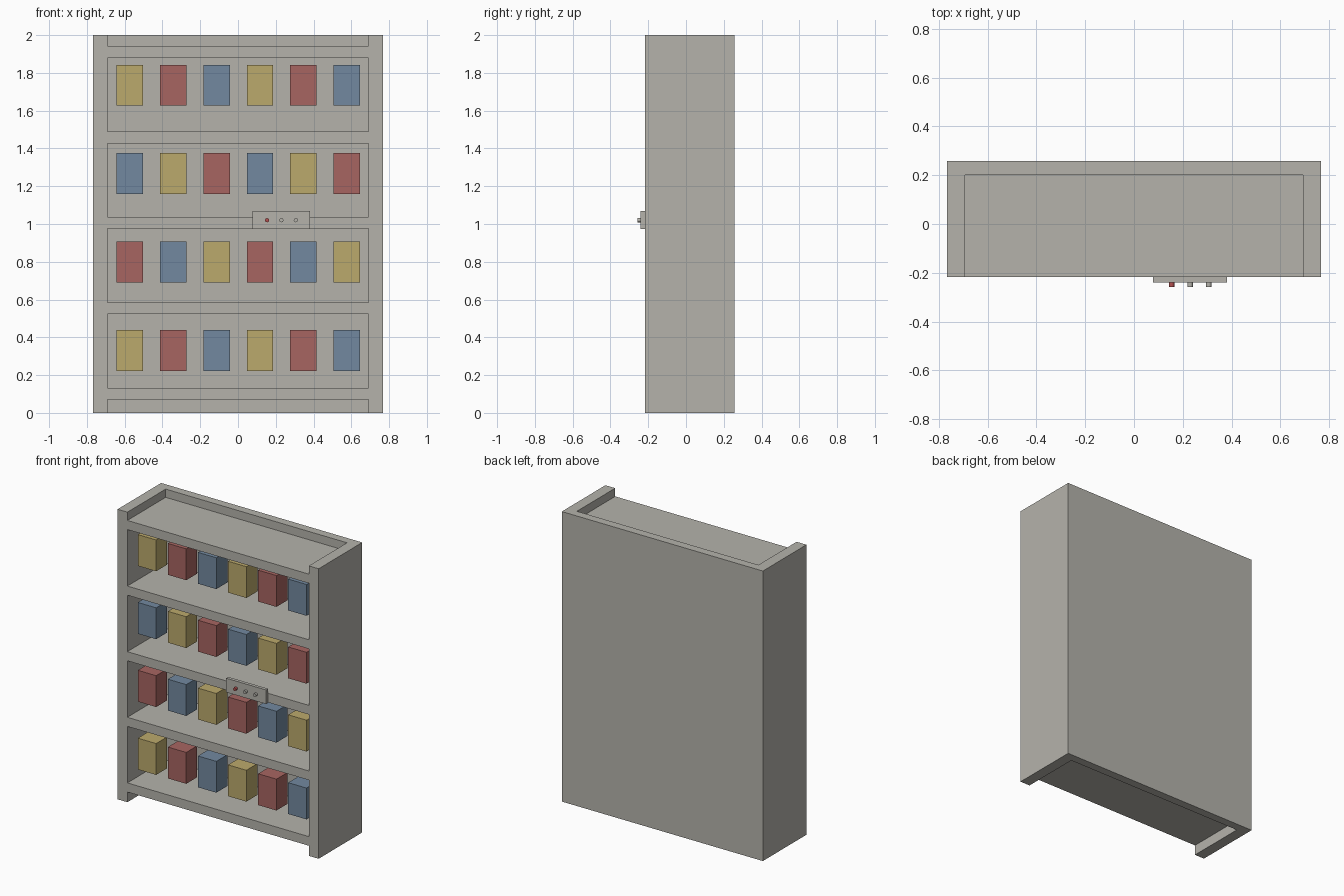
import bpy
import math

if "Cube" in bpy.data.objects:
    bpy.data.objects.remove(bpy.data.objects["Cube"], do_unlink=True)


def material(name, rgb):
    mat = bpy.data.materials.new(name)
    mat.use_nodes = True
    colour = (*rgb, 1.0)
    mat.diffuse_color = colour
    mat.node_tree.nodes["Principled BSDF"].inputs["Base Color"].default_value = colour
    return mat


GREY = material("warm grey", (0.46, 0.45, 0.41))
YELLOW = material("muted yellow", (0.50, 0.40, 0.15))
RED = material("muted red", (0.39, 0.13, 0.12))
BLUE = material("muted blue", (0.17, 0.25, 0.35))
BUTTON_RED = material("button red", (0.45, 0.08, 0.08))


def box(name, x, y, z, mat):
    """Box given by its (low, high) extent on each axis."""
    spans = (x, y, z)
    bpy.ops.mesh.primitive_cube_add(size=1, location=[(a + b) / 2 for a, b in spans])
    obj = bpy.context.object
    obj.name = name
    obj.scale = [b - a for a, b in spans]
    bpy.ops.object.transform_apply(location=False, rotation=False, scale=True)
    obj.data.materials.append(mat)
    return obj


def button(name, x, mat):
    bpy.ops.mesh.primitive_cylinder_add(vertices=16, radius=0.011, depth=0.02,
                                        location=(x, -0.248, 1.02),
                                        rotation=(math.pi / 2, 0, 0))
    obj = bpy.context.object
    obj.name = name
    obj.data.materials.append(mat)
    bpy.ops.object.shade_smooth_by_angle(angle=math.radians(40))


WIDTH, INNER = 0.767, 0.692
FRONT, BACK_FACE, BACK = -0.217, 0.20, 0.258

# Cabinet shell
box("back_panel", (-WIDTH, WIDTH), (BACK_FACE, BACK), (0, 2), GREY)
box("left_side_panel", (INNER, WIDTH), (FRONT, BACK_FACE), (0, 2), GREY)
box("right_side_panel", (-WIDTH, -INNER), (FRONT, BACK_FACE), (0, 2), GREY)

# Five evenly spaced shelves
for i in range(5):
    low = 0.07 + i * 0.4525
    box(f"shelf_{i + 1}", (-INNER, INNER), (FRONT, BACK_FACE), (low, low + 0.063), GREY)

# Four rows of goods, the colours cycling from a different start in each row
CYCLE = (YELLOW, RED, BLUE)
for row, start in enumerate((0, 1, 2, 0)):
    low = 0.223 + row * 0.468
    for col in range(6):
        x = -0.572 + col * 0.2295
        box(f"carton_{row + 1}_{col + 1}", (x - 0.07, x + 0.07), (-0.175, -0.055),
            (low, low + 0.216), CYCLE[(start + col) % 3])

# Control plate with three push buttons
box("control_plate", (0.078, 0.382), (-0.24, FRONT), (0.973, 1.07), GREY)
for i, mat in enumerate((BUTTON_RED, GREY, GREY)):
    button(f"button_{i + 1}", 0.154 + i * 0.076, mat)
